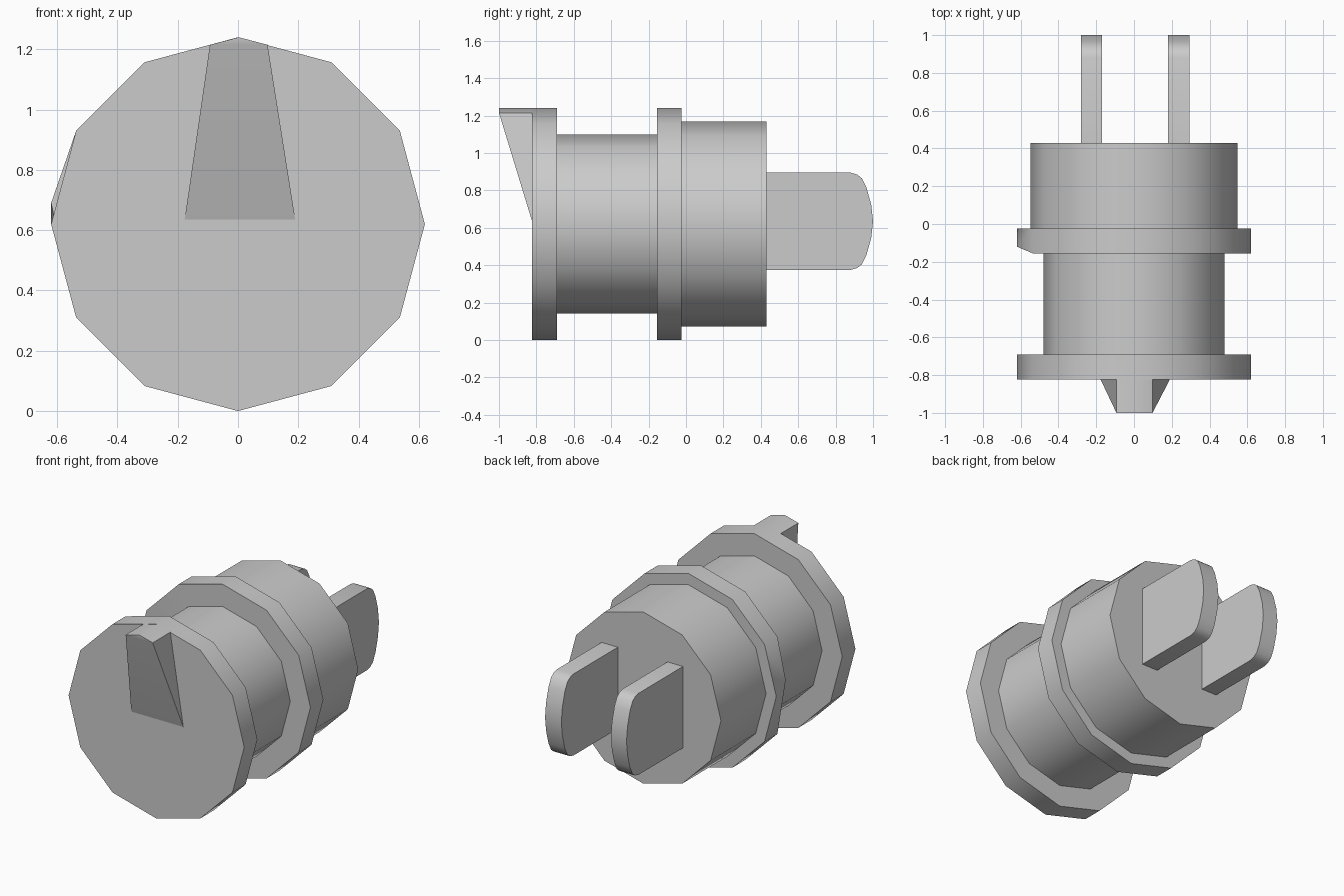
import bpy, bmesh, math

if "Cube" in bpy.data.objects:
    bpy.data.objects.remove(bpy.data.objects["Cube"])

CZ = 0.62  # height of the long axis


def finish(name, bm):
    bmesh.ops.recalc_face_normals(bm, faces=bm.faces[:])
    mesh = bpy.data.meshes.new(name)
    bm.to_mesh(mesh)
    bm.free()
    obj = bpy.data.objects.new(name, mesh)
    bpy.context.collection.objects.link(obj)
    bpy.ops.object.select_all(action='DESELECT')
    obj.select_set(True)
    bpy.context.view_layer.objects.active = obj
    bpy.ops.object.shade_smooth_by_angle(angle=math.radians(38))
    return obj


# Stepped twelve-sided body: (y, radius) rings along the axis
profile = [(-0.823, 0.62), (-0.69, 0.62), (-0.69, 0.478), (-0.155, 0.478),
           (-0.155, 0.62), (-0.025, 0.62), (-0.025, 0.548), (0.43, 0.548)]
SIDES = 12
bm = bmesh.new()
rings = []
for y, r in profile:
    angles = [2 * math.pi * i / SIDES for i in range(SIDES)]
    rings.append([bm.verts.new((r * math.sin(a), y, CZ + r * math.cos(a))) for a in angles])
for a, b in zip(rings, rings[1:]):
    for i in range(SIDES):
        j = (i + 1) % SIDES
        bm.faces.new((a[i], a[j], b[j], b[i]))
bm.faces.new(rings[0])
bm.faces.new(rings[-1])
# small chipped corner on the left of the middle flange
rings[4][9].co = (-0.62, -0.12, 0.69)
finish("stepped_body", bm)

# Pointer wedge on the front face
bm = bmesh.new()
top = [(-0.093, 1.215), (0.003, 1.24), (0.098, 1.215)]
front = [bm.verts.new((x, -1.0, z)) for x, z in top]
back = [bm.verts.new((x, -0.823, z)) for x, z in top]
low_l = bm.verts.new((-0.177, -0.823, 0.635))
low_r = bm.verts.new((0.19, -0.823, 0.635))
bm.faces.new(front)
bm.faces.new((front[0], front[2], low_r, low_l))
bm.faces.new((front[0], back[0], low_l))
bm.faces.new((front[2], low_r, back[2]))
for i in range(2):
    bm.faces.new((front[i], front[i + 1], back[i + 1], back[i]))
bm.faces.new(back + [low_r, low_l])
finish("pointer_wedge", bm)

# Two flat prongs with rounded tips: (y, half height) outline mirrored about mid height
half = [(0.43, 0.26), (0.88, 0.26), (0.915, 0.25), (0.94, 0.23), (0.965, 0.18), (0.99, 0.09)]
outline = ([(y, 0.635 + h) for y, h in half] + [(1.0, 0.635)]
           + [(y, 0.635 - h) for y, h in reversed(half)])
for name, x0, x1 in (("left_prong", -0.28, -0.17), ("right_prong", 0.18, 0.295)):
    bm = bmesh.new()
    face = bm.faces.new([bm.verts.new((x0, y, z)) for y, z in outline])
    ext = bmesh.ops.extrude_face_region(bm, geom=[face], use_keep_orig=True)
    verts = [v for v in ext["geom"] if isinstance(v, bmesh.types.BMVert)]
    bmesh.ops.translate(bm, verts=verts, vec=(x1 - x0, 0, 0))
    finish(name, bm)
